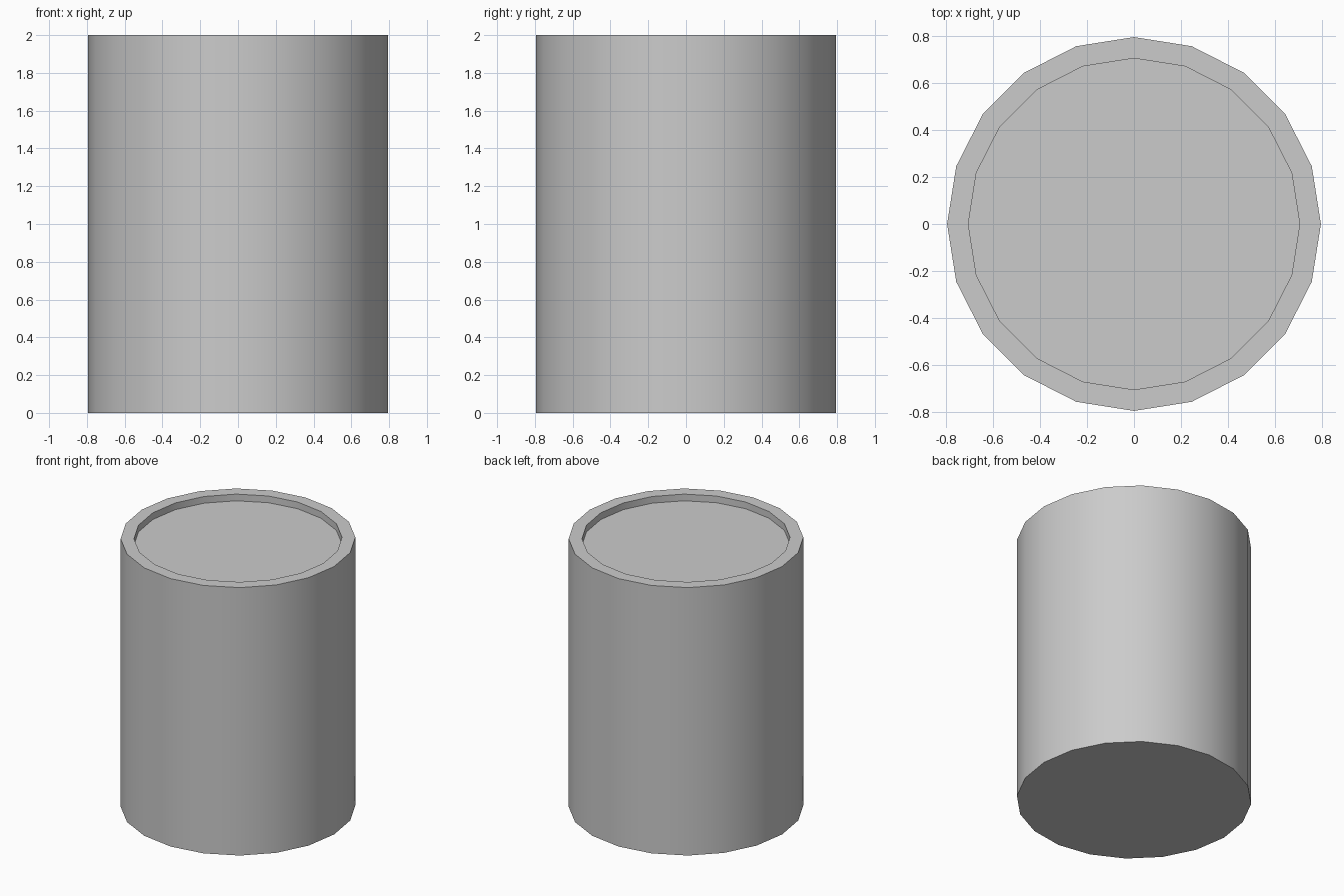
import bpy, bmesh
from math import radians

if "Cube" in bpy.data.objects:
    bpy.data.objects.remove(bpy.data.objects["Cube"])

SIDES, RADIUS, HEIGHT = 20, 0.794, 2.0
RIM, DEPTH = 0.09, 0.05

# Solid can body
bpy.ops.mesh.primitive_cylinder_add(vertices=SIDES, radius=RADIUS, depth=HEIGHT,
                                    location=(0, 0, 0))
can = bpy.context.object
can.name = "can_body"

bm = bmesh.new()
bm.from_mesh(can.data)
bmesh.ops.translate(bm, verts=bm.verts, vec=(0, 0, HEIGHT / 2))
bm.faces.ensure_lookup_table()
top = max(bm.faces, key=lambda f: f.calc_center_median().z)


def extrude_face(face, scale, drop):
    """Extrude one horizontal face, scaling it about z and lowering it."""
    new = bmesh.ops.extrude_discrete_faces(bm, faces=[face])["faces"][0]
    for v in new.verts:
        v.co.x *= scale
        v.co.y *= scale
        v.co.z -= drop
    return new


# Flat rim, then shallow recess in the top
top = extrude_face(top, (RADIUS - RIM) / RADIUS, 0)
top = extrude_face(top, 1, DEPTH)
bm.to_mesh(can.data)
bm.free()

bpy.ops.object.shade_smooth_by_angle(angle=radians(30))
